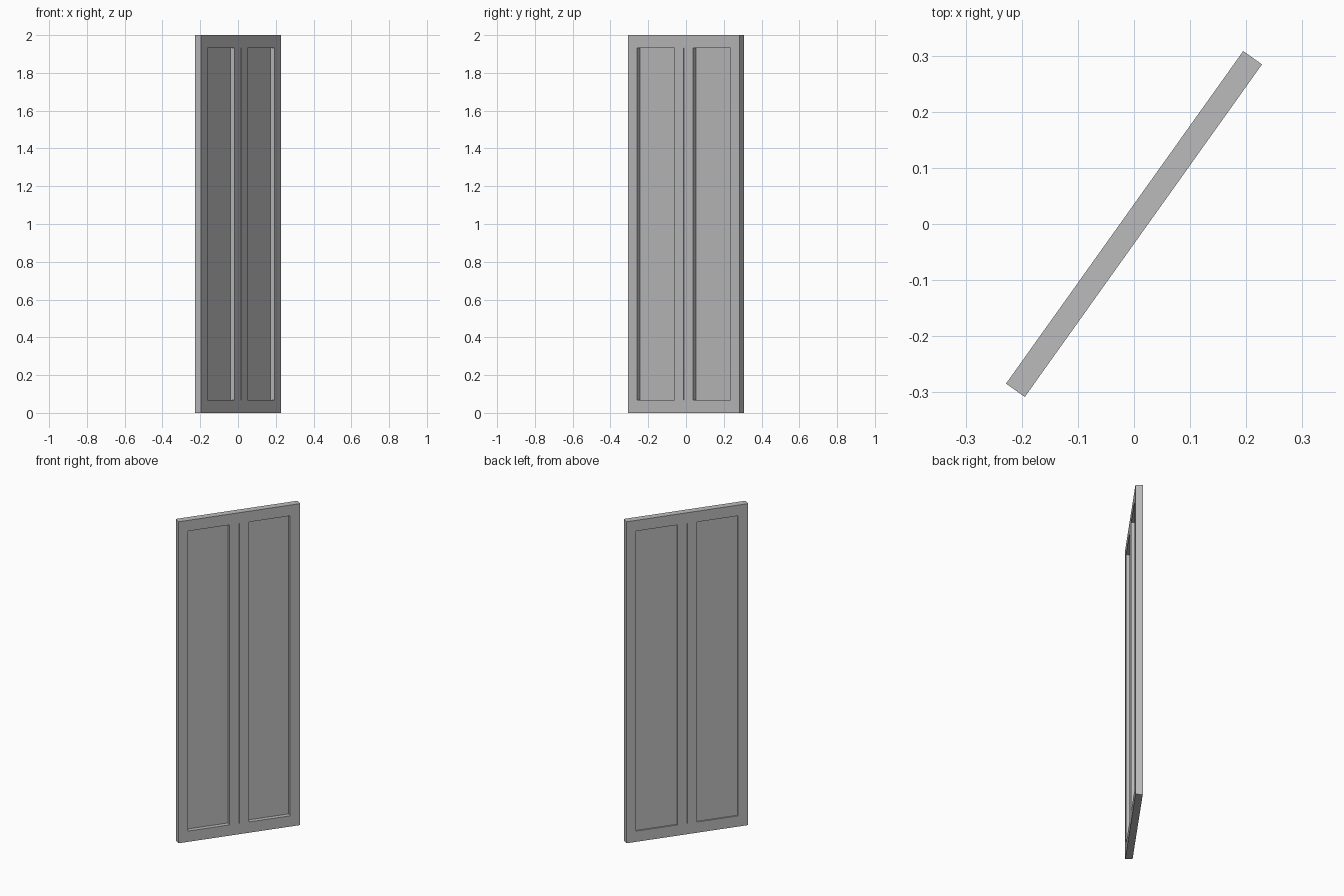
import bpy
import math
from mathutils import Matrix

cube = bpy.data.objects.get("Cube")
if cube:
    bpy.data.objects.remove(cube, do_unlink=True)

WIDTH, THICK, HEIGHT = 0.728, 0.041, 2.0
STILE, RAIL, GAP = 0.059, 0.067, 0.003
TURN = Matrix.Rotation(math.radians(54.5), 4, 'Z')

grey = bpy.data.materials.new("plain grey")
grey.use_nodes = True
grey.diffuse_color = (0.5, 0.5, 0.5, 1)
grey.node_tree.nodes["Principled BSDF"].inputs["Base Color"].default_value = (0.5, 0.5, 0.5, 1)


def box(name, x, y, z):
    """Box between (min, max) pairs in door space, turned to the open angle."""
    bpy.ops.mesh.primitive_cube_add(size=1)
    ob = bpy.context.object
    ob.name = name
    mid = [(a + b) / 2 for a, b in (x, y, z)]
    size = [b - a for a, b in (x, y, z)]
    ob.data.transform(TURN @ Matrix.Translation(mid) @ Matrix.Diagonal((*size, 1)))
    ob.data.materials.append(grey)
    return ob


half, face = WIDTH / 2, (-THICK / 2, THICK / 2)
middle = (RAIL, HEIGHT - RAIL)

# Rails across the full width
box("bottom_rail", (-half, half), face, (0, RAIL))
box("top_rail", (-half, half), face, (HEIGHT - RAIL, HEIGHT))

# Outer stiles and the pair meeting at the centre
for side, sign in (("left", 1), ("right", -1)):
    for part, a, b in (("outer", half - STILE, half), ("inner", GAP / 2, STILE)):
        box(f"{side}_{part}_stile", sorted((sign * a, sign * b)), face, middle)

# Thin panel, set deep from the front and shallow from the back
front = -THICK / 2 + 0.027
box("recessed_panel", (-half + STILE, half - STILE), (front, front + 0.006), middle)
